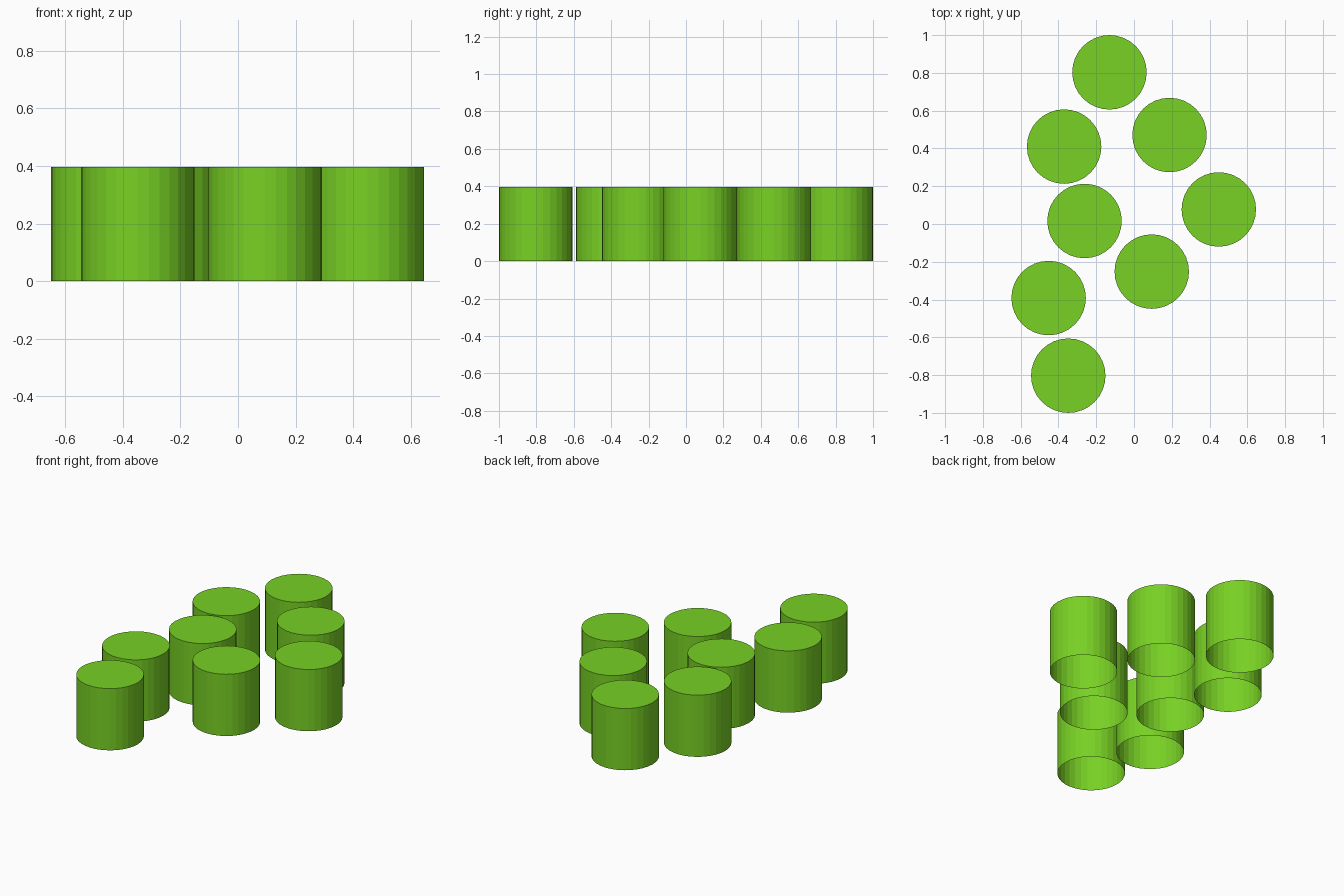
import bpy, bmesh

if "Cube" in bpy.data.objects:
    bpy.data.objects.remove(bpy.data.objects["Cube"])

RADIUS, HEIGHT, SIDES = 0.197, 0.397, 32

green = bpy.data.materials.new("leaf green")
green.diffuse_color = (0.188, 0.638, 0.018, 1)
green.use_nodes = True
green.node_tree.nodes["Principled BSDF"].inputs["Base Color"].default_value = green.diffuse_color


def open_cup(name, x, y):
    """Upright cylinder with a closed top and an open underside."""
    bm = bmesh.new()
    bmesh.ops.create_cone(bm, cap_ends=True, segments=SIDES,
                          radius1=RADIUS, radius2=RADIUS, depth=HEIGHT)
    bmesh.ops.translate(bm, verts=bm.verts, vec=(0, 0, HEIGHT / 2))
    bm.normal_update()
    under = [f for f in bm.faces if f.normal.z < -0.5]
    bmesh.ops.delete(bm, geom=under, context='FACES_ONLY')
    mesh = bpy.data.meshes.new(name)
    bm.to_mesh(mesh)
    bm.free()
    mesh.materials.append(green)
    obj = bpy.data.objects.new(name, mesh)
    obj.location = (x, y, 0)
    bpy.context.collection.objects.link(obj)


# Scattered cylinders, back to front
centres = [(-0.13, 0.803), (0.188, 0.471), (-0.37, 0.41), (0.449, 0.077),
           (-0.262, 0.016), (0.094, -0.252), (-0.452, -0.392), (-0.348, -0.803)]
for i, (x, y) in enumerate(centres, 1):
    open_cup(f"cylinder_{i}", x, y)
